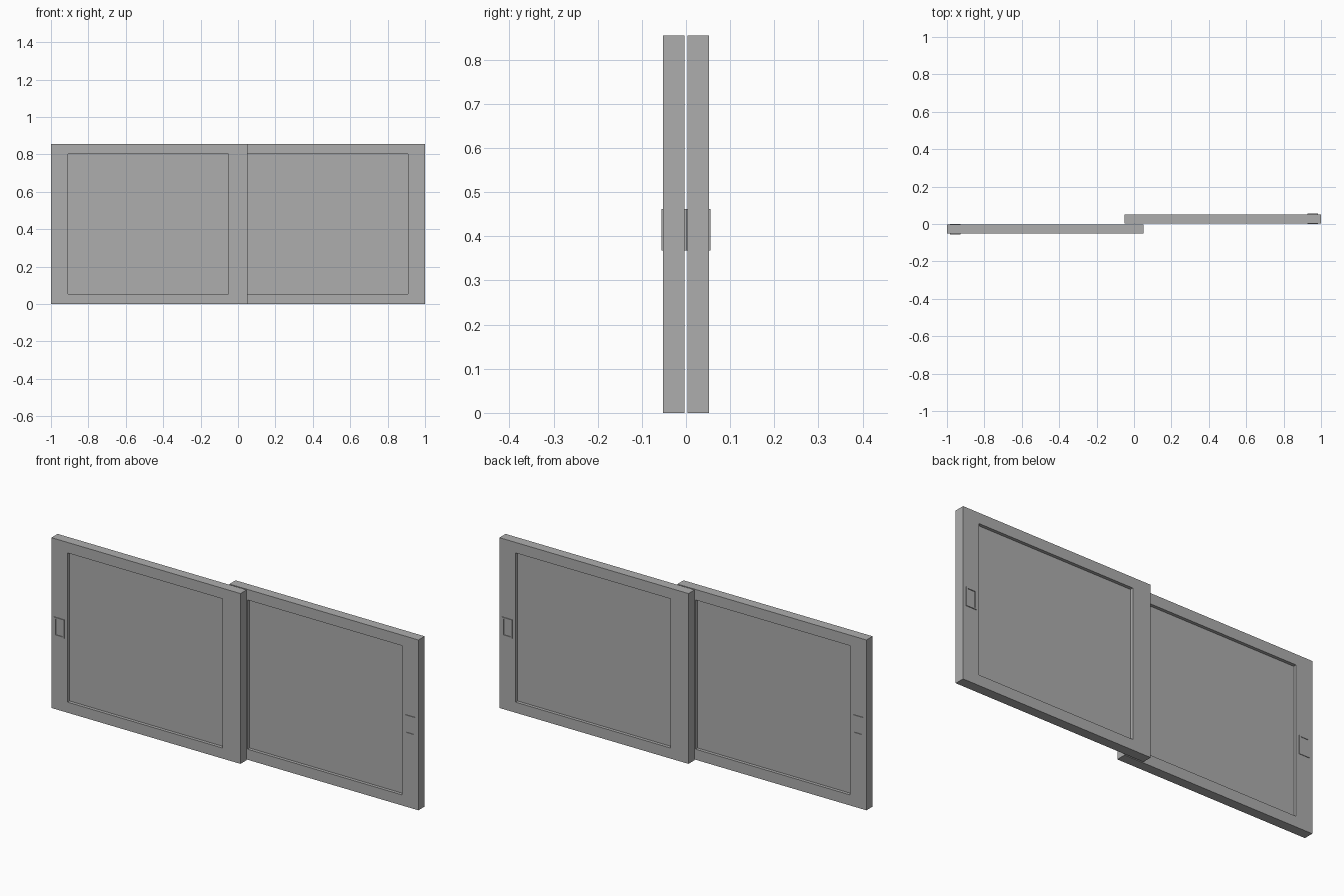
import bpy
import bmesh
import math

if "Cube" in bpy.data.objects:
    bpy.data.objects.remove(bpy.data.objects["Cube"])

# Single flat grey
grey = bpy.data.materials.new("plain grey")
grey.use_nodes = True
colour = (0.42, 0.42, 0.42, 1)
grey.diffuse_color = colour
grey.node_tree.nodes["Principled BSDF"].inputs["Base Color"].default_value = colour


def recessed_panel(name, outer, inner, y_front, y_back, depth, turn):
    """Slab with a sunken rectangle on both faces; rectangles are x0, x1, z0, z1."""
    bm = bmesh.new()

    def loop(rect, y):
        x0, x1, z0, z1 = rect
        return [bm.verts.new((x, y, z))
                for x, z in ((x0, z0), (x1, z0), (x1, z1), (x0, z1))]

    loops = [loop(inner, y_front + depth), loop(inner, y_front),
             loop(outer, y_front), loop(outer, y_back),
             loop(inner, y_back), loop(inner, y_back - depth)]
    for a, b in zip(loops, loops[1:]):
        for i in range(4):
            j = (i + 1) % 4
            bm.faces.new((a[i], a[j], b[j], b[i]))
    bm.faces.new(loops[0])
    bm.faces.new(loops[-1])
    bmesh.ops.recalc_face_normals(bm, faces=bm.faces)
    mesh = bpy.data.meshes.new(name)
    bm.to_mesh(mesh)
    bm.free()
    mesh.materials.append(grey)
    obj = bpy.data.objects.new(name, mesh)
    obj.rotation_euler.z = turn
    bpy.context.collection.objects.link(obj)


# Two sliding sashes, the back one being the front one turned half round
for side, turn in (("front", 0), ("back", math.pi)):
    # Frame with the pane set in from both faces
    recessed_panel(side + "_sash", (-1, 0.05, 0, 0.855), (-0.91, -0.05, 0.053, 0.802),
                   -0.052, -0.003, 0.016, turn)
    # Finger pull, standing slightly proud of both faces
    recessed_panel(side + "_finger_pull", (-0.985, -0.927, 0.368, 0.462),
                   (-0.975, -0.935, 0.375, 0.455), -0.056, 0.0, 0.008, turn)
